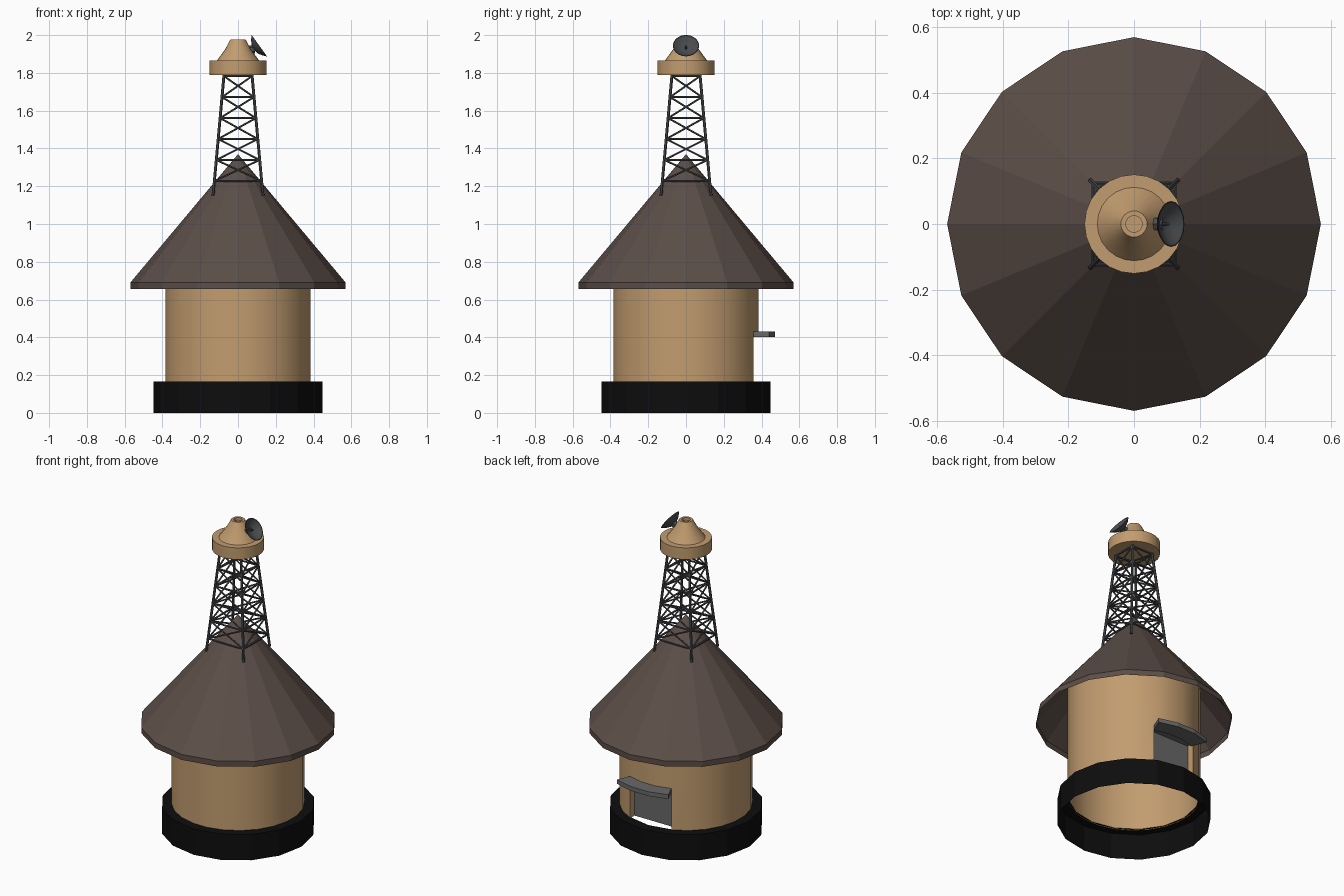
import bpy, bmesh, math
from mathutils import Vector, Matrix

if "Cube" in bpy.data.objects:
    bpy.data.objects.remove(bpy.data.objects["Cube"])


def material(name, rgb):
    m = bpy.data.materials.new(name)
    m.diffuse_color = (*rgb, 1)
    m.use_nodes = True
    m.node_tree.nodes["Principled BSDF"].inputs["Base Color"].default_value = m.diffuse_color
    return m


TAN = material("tan plaster", (0.54, 0.335, 0.16))
BROWN = material("dark brown roof", (0.105, 0.076, 0.064))
BLACK = material("black base", (0.004, 0.004, 0.004))
STEEL = material("dark steel", (0.07, 0.073, 0.078))
GREY = material("grey stone", (0.14, 0.14, 0.14))


def finish(bm, name, mat, smooth=False):
    mesh = bpy.data.meshes.new(name)
    bm.to_mesh(mesh)
    bm.free()
    mesh.materials.append(mat)
    obj = bpy.data.objects.new(name, mesh)
    bpy.context.collection.objects.link(obj)
    if smooth:
        bpy.ops.object.select_all(action='DESELECT')
        obj.select_set(True)
        bpy.context.view_layer.objects.active = obj
        bpy.ops.object.shade_smooth_by_angle(angle=math.radians(35))
    return obj


def lathe(name, profile, sides, mat, smooth=False, matrix=Matrix()):
    """Revolve (radius, z) points, listed so that the outside faces out, about z."""
    bm = bmesh.new()
    rings = []
    for r, z in profile:
        if r == 0:
            rings.append([bm.verts.new((0, 0, z))] * sides)
        else:
            rings.append([bm.verts.new((r * math.cos(math.tau * i / sides),
                                        r * math.sin(math.tau * i / sides), z)) for i in range(sides)])
    for a, b in zip(rings, rings[1:]):
        for i in range(sides):
            j = (i + 1) % sides
            bm.faces.new(list(dict.fromkeys((a[i], a[j], b[j], b[i]))))
    bm.transform(matrix)
    return finish(bm, name, mat, smooth)


def bar(bm, a, b, radius):
    """Add a thin six-sided rod between two points."""
    a, b = Vector(a), Vector(b)
    d = b - a
    rot = d.to_track_quat('Z', 'Y').to_matrix().to_4x4()
    bmesh.ops.create_cone(bm, cap_ends=True, segments=6, radius1=radius, radius2=radius,
                          depth=d.length, matrix=Matrix.Translation((a + b) / 2) @ rot)


def polar(r, degrees, z):
    """Point at an angle measured from the +y (door) direction."""
    t = math.radians(degrees)
    return (r * math.sin(t), r * math.cos(t), z)


# Base: open-bottomed ring, and the conical roof shell
lathe("base_ring", [(0.447, 0), (0.447, 0.165), (0.38, 0.165)], 16, BLACK)
lathe("roof", [(0.57, 0.655), (0.57, 0.69), (0, 1.37)], 16, BROWN)

# Wall: 24 sides, with three lower panels left out for the doorway
WALL, DOOR_Y, HEAD = 0.386, 0.31, 0.42
levels = [0.16, HEAD, 0.88]
bm = bmesh.new()
grid = [[bm.verts.new(polar(WALL, 15 * i - 22.5, z)) for i in range(24)] for z in levels]
for k in range(2):
    for i in range(24):
        if k == 0 and i < 3:
            continue
        j = (i + 1) % 24
        bm.faces.new((grid[k][j], grid[k][i], grid[k + 1][i], grid[k + 1][j]))
# Door jambs run straight back from the opening
for i, flip in ((0, False), (3, True)):
    low, high = grid[0][i], grid[1][i]
    back = [bm.verts.new((low.co.x, DOOR_Y, z)) for z in levels[:2]]
    loop = [low, back[0], back[1], high]
    bm.faces.new(loop[::-1] if flip else loop)
finish(bm, "wall", TAN, True)

# Door panel
half = WALL * math.sin(math.radians(22.5))
bm = bmesh.new()
bm.faces.new([bm.verts.new(p) for p in ((half, DOOR_Y, 0.16), (-half, DOOR_Y, 0.16),
                                        (-half, DOOR_Y, HEAD), (half, DOOR_Y, HEAD))])
finish(bm, "door", GREY)

# Lintel: three-segment curved slab over the door
bm = bmesh.new()
sections = []
for i in range(4):
    a = 15 * i - 22.5
    sections.append([bm.verts.new(polar(r, a, z)) for r, z in
                     ((0.375, 0.403), (0.475, 0.403), (0.475, 0.43), (0.375, 0.43))])
for s, t in zip(sections, sections[1:]):
    for k in range(4):
        n = (k + 1) % 4
        bm.faces.new((s[k], s[n], t[n], t[k]))
bm.faces.new(sections[0])
bm.faces.new(sections[-1])
# Soffit closing the recess behind the lintel
bm.faces.new([bm.verts.new(p) for p in ((half, DOOR_Y, HEAD), (-half, DOOR_Y, HEAD),
                                        (-half, 0.38, HEAD), (half, 0.38, HEAD))])
bmesh.ops.recalc_face_normals(bm, faces=bm.faces)
finish(bm, "door_lintel", GREY)


# Lattice tower: tapered legs, level rails and crossed braces
def leg_point(corner, z):
    w = 0.132 + (0.074 - 0.132) * (z - 1.15) / (1.79 - 1.15)
    sx, sy = ((1, 1), (-1, 1), (-1, -1), (1, -1))[corner % 4]
    return (sx * w, sy * w, z)


heights = [1.228 + 0.111 * i for i in range(6)]
bm = bmesh.new()
for c in range(4):
    bar(bm, leg_point(c, 1.15), leg_point(c, 1.795), 0.008)
finish(bm, "tower_legs", STEEL)
bm = bmesh.new()
for c in range(4):
    for z in heights:
        bar(bm, leg_point(c, z), leg_point(c + 1, z), 0.006)
    for z0, z1 in zip(heights, heights[1:]):
        bar(bm, leg_point(c, z0), leg_point(c + 1, z1), 0.005)
        bar(bm, leg_point(c + 1, z0), leg_point(c, z1), 0.005)
finish(bm, "tower_braces", STEEL)

# Tower head: drum with a truncated cone and a small hole on top
lathe("tower_head", [(0, 1.79), (0.151, 1.79), (0.151, 1.865), (0.112, 1.865), (0.068, 1.925),
                     (0.04, 1.977), (0.025, 1.977), (0.025, 1.96), (0, 1.96)], 24, TAN, True)

# Dish: shallow bowl facing +x and upward, with a mount and a feed
aim = Vector((0.81, 0, 0.58)).to_track_quat('Z', 'Y').to_matrix().to_4x4()
place = Matrix.Translation((0.113, 0, 1.944)) @ aim
lathe("dish", [(0, -0.036), (0.025, -0.032), (0.05, -0.018), (0.07, 0), (0.066, 0),
               (0.048, -0.014), (0.025, -0.027), (0, -0.031)], 20, STEEL, True, place)
lathe("dish_feed", [(0.004, -0.032), (0.004, -0.008), (0, -0.004)], 8, STEEL, False, place)
bm = bmesh.new()
bar(bm, (0.045, 0, 1.92), (0.088, 0, 1.926), 0.022)
finish(bm, "dish_mount", STEEL)
